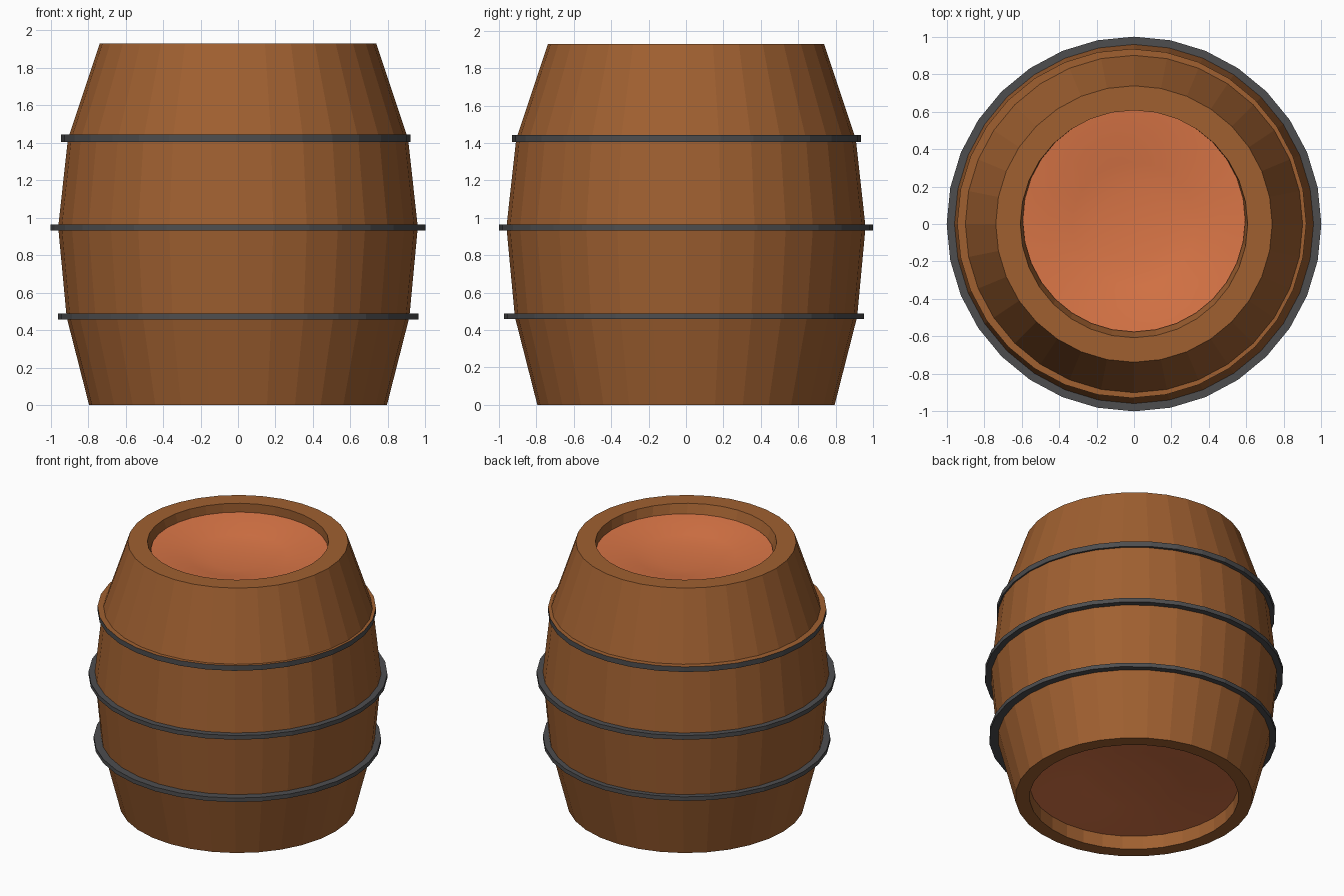
import bpy, bmesh, math

if "Cube" in bpy.data.objects:
    bpy.data.objects.remove(bpy.data.objects["Cube"])

N = 32  # sides of the barrel


def material(name, rgb):
    m = bpy.data.materials.new(name)
    m.diffuse_color = (*rgb, 1)
    m.use_nodes = True
    m.node_tree.nodes["Principled BSDF"].inputs["Base Color"].default_value = m.diffuse_color
    return m


WOOD = material("brown wood", (0.35, 0.117, 0.03))
IRON = material("dark iron", (0.075, 0.075, 0.078))
LID = material("orange wood", (0.70, 0.18, 0.062))


def lathe(name, profile, mats, closed=False, cap=False, smooth=False):
    """Spin (radius, z, y offset) points round z; faces follow point order."""
    bm = bmesh.new()
    rings = []
    for r, z, oy in profile:
        rings.append([bm.verts.new((r * math.cos(2 * math.pi * i / N),
                                    r * math.sin(2 * math.pi * i / N) + oy, z))
                      for i in range(N)])
    pairs = list(zip(rings, rings[1:]))
    if closed:
        pairs.append((rings[-1], rings[0]))
    for a, b in pairs:
        for i in range(N):
            j = (i + 1) % N
            bm.faces.new((a[i], a[j], b[j], b[i])).smooth = smooth
    if cap:
        bm.faces.new(rings[-1]).smooth = smooth
    bm.normal_update()
    me = bpy.data.meshes.new(name)
    bm.to_mesh(me)
    bm.free()
    for m in mats:
        me.materials.append(m)
    ob = bpy.data.objects.new(name, me)
    bpy.context.collection.objects.link(ob)
    return ob


# Staves: inner bottom wall, outer bulge, top rim, inner top wall
lathe("barrel_staves", [
    (0.70, 0.12, 0), (0.70, 0.0, 0), (0.795, 0.0, 0), (0.915, 0.47, 0),
    (0.96, 0.95, 0), (0.908, 1.42, 0), (0.738, 1.93, 0), (0.607, 1.93, 0),
    (0.592, 1.84, 0.018)], [WOOD])

# Recessed, slightly dished ends
lathe("top_lid", [(0.594, 1.865, 0.018), (0.46, 1.85, 0.01),
                  (0.33, 1.825, 0), (0.19, 1.805, 0)], [LID], cap=True, smooth=True)
bottom = lathe("bottom_lid", [(0.705, 0.10, 0), (0.52, 0.115, 0),
                              (0.36, 0.135, 0), (0.20, 0.15, 0)],
               [LID], cap=True, smooth=True)
bottom.data.flip_normals()

# Iron hoops: name, outer radius, inner radius, z range, centre offset
for name, ro, ri, z0, z1, ox, oy in (
        ("lower_hoop", 0.962, 0.90, 0.458, 0.488, 0.002, -0.01),
        ("middle_hoop", 1.0, 0.94, 0.932, 0.963, 0, 0),
        ("upper_hoop", 0.932, 0.88, 1.405, 1.443, -0.012, 0.003)):
    hoop = lathe(name, [(ri, z0, 0), (ro, z0, 0), (ro, z1, 0), (ri, z1, 0)],
                 [IRON, WOOD], closed=True)
    hoop.location = (ox, oy, 0)
    if name == "upper_hoop":  # wooden ledge on top of the upper hoop
        for f in hoop.data.polygons:
            if f.normal.z > 0.9:
                f.material_index = 1
